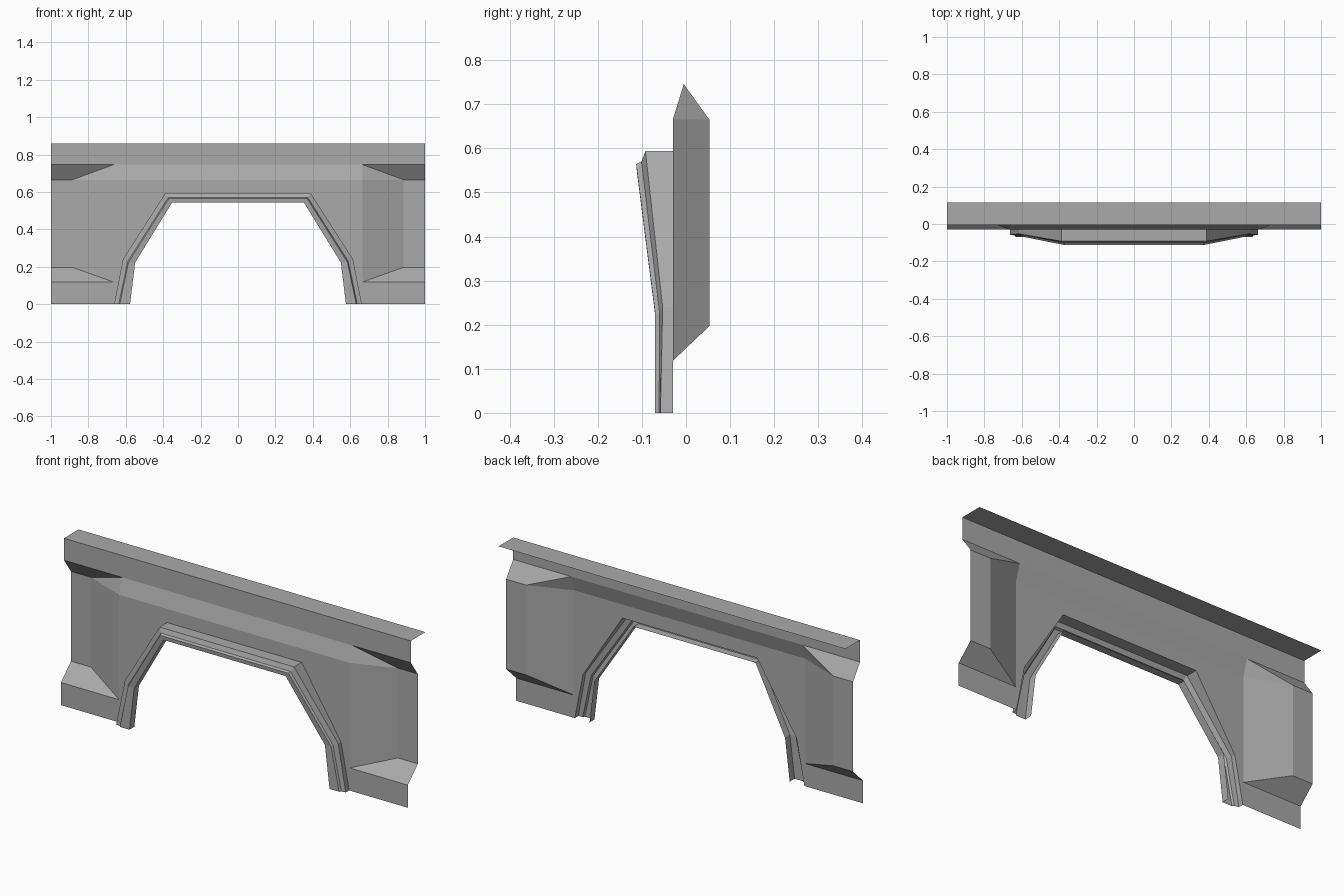
import bpy
import bmesh

cube = bpy.data.objects.get("Cube")
if cube:
    bpy.data.objects.remove(cube, do_unlink=True)

grey = bpy.data.materials.new("primer_grey")
grey.use_nodes = True
colour = (0.4, 0.4, 0.4, 1)
grey.diffuse_color = colour
grey.node_tree.nodes["Principled BSDF"].inputs["Base Color"].default_value = colour

# Depths and heights shared by the pressed sheet
FRONT, CREASE, RECESS, BACK = -0.03, -0.005, 0.053, 0.115
SILL, FLOOR, ROOF, RIDGE, TOP = 0.118, 0.197, 0.665, 0.746, 0.86
INNER, DEEP, END = 0.665, 0.885, 1.0


def half_sheet(name, polygons):
    """Build the left half from polygons, then mirror it across x."""
    bm = bmesh.new()
    for points in polygons:
        bm.faces.new([bm.verts.new(p) for p in points])
    bmesh.ops.remove_doubles(bm, verts=bm.verts, dist=0.0005)
    bmesh.ops.recalc_face_normals(bm, faces=bm.faces)
    # Outer side of the sheet faces the front
    if sum(f.normal.y * f.calc_area() for f in bm.faces) > 0:
        bmesh.ops.reverse_faces(bm, faces=bm.faces)
    mesh = bpy.data.meshes.new(name)
    bm.to_mesh(mesh)
    bm.free()
    mesh.materials.append(grey)
    obj = bpy.data.objects.new(name, mesh)
    bpy.context.collection.objects.link(obj)
    mirror = obj.modifiers.new("mirror", "MIRROR")
    mirror.use_clip = True
    return obj


def across(x0, x1, lower, upper):
    """Four-sided strip between two (y, z) lines."""
    return [(x0, *lower), (x1, *lower), (x1, *upper), (x0, *upper)]


# Wheel opening, from the foot to the middle of the arch
opening = [(0.662, 0), (0.615, 0.24), (0.388, 0.594), (0, 0.594)]

# Main face around the opening, including the low sill at the end
outline = opening[::-1] + [(END, 0), (END, SILL), (INNER, SILL), (INNER, ROOF), (0, ROOF)]
main_face = [(x, FRONT, z) for x, z in outline]

# Recessed end pocket
pocket_floor = [(INNER, FRONT, SILL), (END, FRONT, SILL), (END, RECESS, FLOOR), (DEEP, RECESS, FLOOR)]
pocket_back = across(DEEP, END, (RECESS, FLOOR), (RECESS, ROOF))
pocket_roof = [(DEEP, RECESS, ROOF), (END, RECESS, ROOF), (END, CREASE, RIDGE), (INNER, CREASE, RIDGE)]
pocket_side = [(INNER, FRONT, SILL), (DEEP, RECESS, FLOOR), (DEEP, RECESS, ROOF), (INNER, FRONT, ROOF)]
pocket_corner = [(INNER, FRONT, ROOF), (DEEP, RECESS, ROOF), (INNER, CREASE, RIDGE)]

# Shoulder slope, upper band and top flange
shoulder = across(0, INNER, (FRONT, ROOF), (CREASE, RIDGE))
upper_band = [(0, CREASE, RIDGE), (INNER, CREASE, RIDGE), (END, CREASE, RIDGE),
              (END, CREASE, TOP), (0, CREASE, TOP)]
flange = across(0, END, (CREASE, TOP), (BACK, TOP))

half_sheet("side_panel", [main_face, pocket_floor, pocket_back, pocket_roof,
                          pocket_side, pocket_corner, shoulder, upper_band, flange])


def arch_loop(front, depths):
    """Place an arch line at its depths; the middle repeats the corner."""
    return [(x, y, z) for (x, z), y in zip(front, depths + depths[-1:])]


# Flared wheel arch: wall, chamfer, step, face and inward return
middle = [(0.638, 0), (0.59, 0.228), (0.373, 0.57), (0, 0.57)]
step = [(0.632, 0), (0.585, 0.225), (0.37, 0.564), (0, 0.564)]
inner = [(0.577, 0), (0.55, 0.222), (0.352, 0.544), (0, 0.544)]
loops = [
    arch_loop(opening, [FRONT, FRONT, FRONT]),
    arch_loop(opening, [-0.058, -0.053, -0.092]),
    arch_loop(middle, [-0.061, -0.06, -0.101]),
    arch_loop(step, [-0.07, -0.07, -0.113]),
    arch_loop(inner, [-0.07, -0.07, -0.111]),
    arch_loop(inner, [-0.03, -0.03, -0.07]),
]
strips = []
for a, b in zip(loops, loops[1:]):
    for i in range(len(a) - 1):
        strips.append([a[i], a[i + 1], b[i + 1], b[i]])
half_sheet("wheel_arch_flare", strips)
